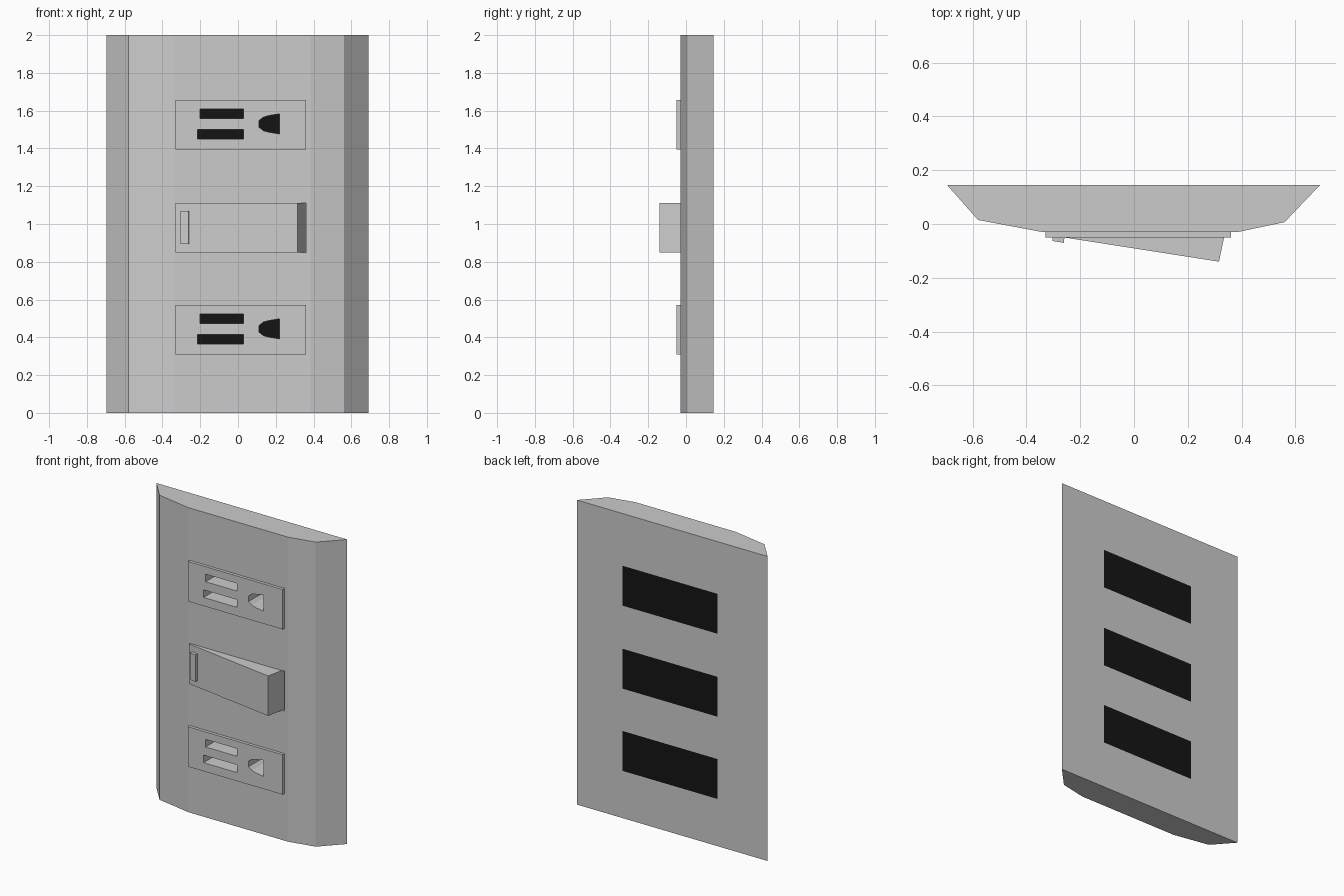
import bpy, bmesh, math

if "Cube" in bpy.data.objects:
    bpy.data.objects.remove(bpy.data.objects["Cube"])

BACK = 0.145
X0, X1 = -0.33, 0.36          # opening width
H = 0.262                     # opening height
ROWS = {"lower": 0.31, "middle": 0.85, "upper": 1.395}

black = bpy.data.materials.new("black")
black.diffuse_color = (0.007, 0.007, 0.007, 1)
black.use_nodes = True
black.node_tree.nodes["Principled BSDF"].inputs["Base Color"].default_value = black.diffuse_color


def prism(name, pts, a, b, along="z"):
    """Extrude a 2D outline: (x, y) along z, or (x, z) along y."""
    bm = bmesh.new()
    put = (lambda p, t: (p[0], p[1], t)) if along == "z" else (lambda p, t: (p[0], t, p[1]))
    lo = [bm.verts.new(put(p, a)) for p in pts]
    hi = [bm.verts.new(put(p, b)) for p in pts]
    bm.faces.new(lo)
    bm.faces.new(hi)
    n = len(pts)
    for i in range(n):
        j = (i + 1) % n
        bm.faces.new((lo[i], lo[j], hi[j], hi[i]))
    bmesh.ops.recalc_face_normals(bm, faces=bm.faces)
    me = bpy.data.meshes.new(name)
    bm.to_mesh(me)
    bm.free()
    ob = bpy.data.objects.new(name, me)
    bpy.context.collection.objects.link(ob)
    return ob


def rect(x0, x1, z0, z1):
    return [(x0, z0), (x1, z0), (x1, z1), (x0, z1)]


def cut(ob, cutters):
    bpy.context.view_layer.objects.active = ob
    for c in cutters:
        c.hide_render = True
        m = ob.modifiers.new("cut", "BOOLEAN")
        m.operation, m.solver, m.object = "DIFFERENCE", "EXACT", c
        bpy.ops.object.modifier_apply(modifier=m.name)
        bpy.data.objects.remove(c)


# wall plate with three openings
plate = prism("wall_plate", [(-0.695, BACK), (-0.58, 0.015), (-0.34, -0.03),
                             (0.385, -0.03), (0.56, 0.007), (0.692, BACK)], 0, 2)
cut(plate, [prism("opening_cutter", rect(X0, X1, z, z + H), -0.3, 0.3, "y")
            for z in ROWS.values()])

# black panels closing the openings at the back
for row, z in ROWS.items():
    me = bpy.data.meshes.new(row + "_back_panel")
    me.from_pydata([(x, BACK, h) for x, h in rect(X0, X1, z, z + H)], [], [(0, 3, 2, 1)])
    me.materials.append(black)
    bpy.context.collection.objects.link(bpy.data.objects.new(me.name, me))

# two socket blocks with slots and a rounded ground hole
for row in ("lower", "upper"):
    z = ROWS[row]
    socket = prism(row + "_socket", rect(X0, X1, z, z + H), -0.05, 0.143, "y")
    half = [(0.22, -0.053), (0.165, -0.044), (0.135, -0.036), (0.112, -0.018)]
    hole = half + [(x, -h) for x, h in reversed(half)]
    shapes = [rect(-0.2, 0.028, z + 0.163, z + 0.213),
              rect(-0.215, 0.028, z + 0.056, z + 0.106),
              [(x, z + 0.135 + h) for x, h in hole]]
    cut(socket, [prism("slot_cutter", s, -0.3, 0.3, "y") for s in shapes])

# rocker switch, tilted, sinking into the middle opening
z = ROWS["middle"]
prism("rocker_switch", [(X0, -0.039), (0.316, -0.14), (X1, 0.07), (X1, 0.143), (X0, 0.143)],
      z, z + H)

# small raised marker bar on the rocker
prism("rocker_marker", [(-0.302, -0.04), (-0.304, -0.063), (-0.261, -0.07), (-0.258, -0.045)],
      z + 0.043, z + 0.219)
